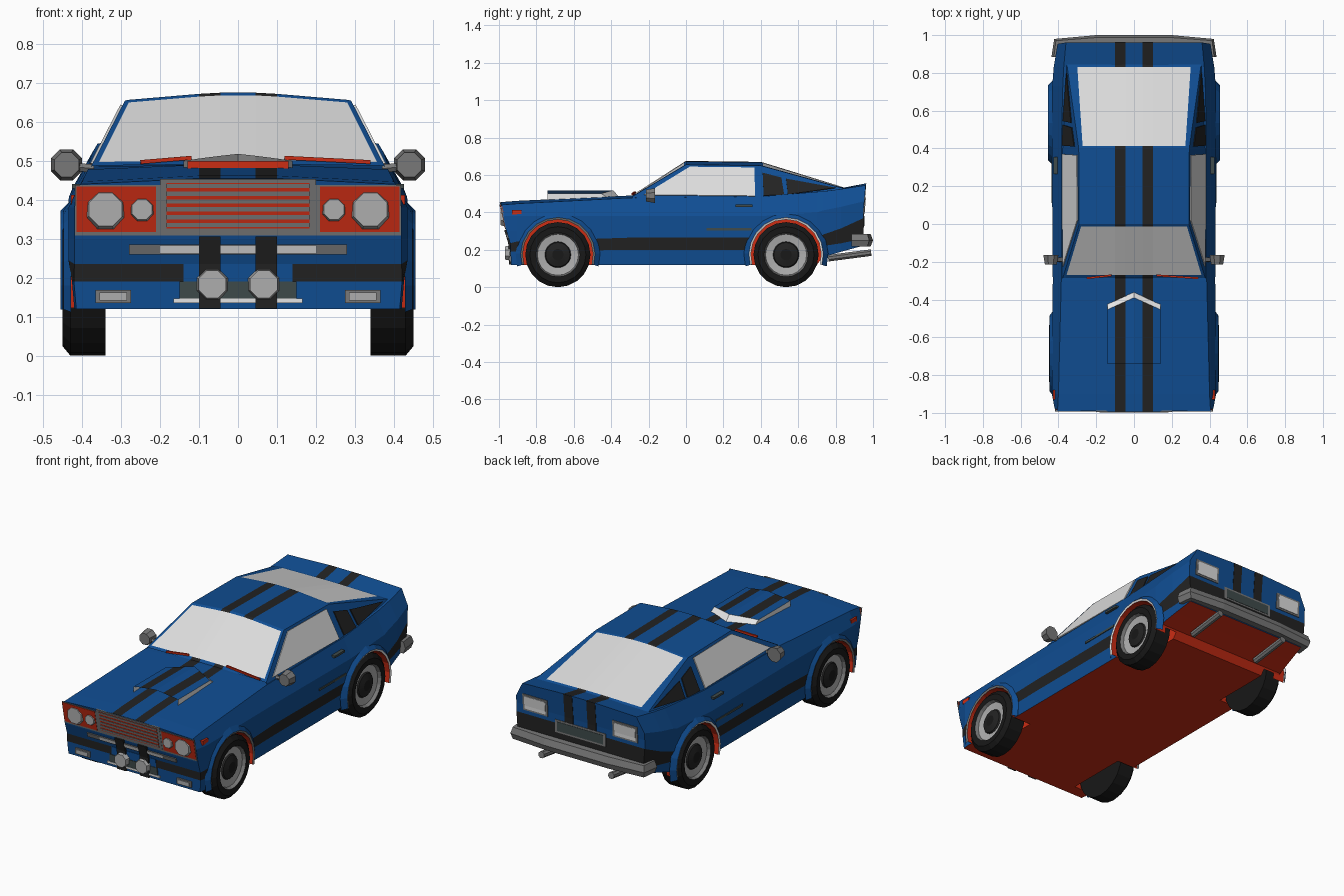
import bpy, bmesh, math
from mathutils import Vector, Matrix

if "Cube" in bpy.data.objects:
    bpy.data.objects.remove(bpy.data.objects["Cube"])

COLOURS = {
    "body blue": (0.005, 0.075, 0.29), "stripe black": (0.016, 0.016, 0.016),
    "red": (0.60, 0.026, 0.007), "glass": (0.72, 0.72, 0.72),
    "chrome grey": (0.19, 0.19, 0.19), "lens grey": (0.42, 0.42, 0.42),
    "tyre black": (0.009, 0.009, 0.009), "slate": (0.05, 0.07, 0.07),
    "white trim": (0.85, 0.85, 0.85)}
MATS = {}
for n, c in COLOURS.items():
    MATS[n] = bpy.data.materials.new(n)
    MATS[n].diffuse_color = (*c, 1)
BLUE, BLACK, RED, GLASS, CHROME, LENS, TYRE, SLATE, WHITE = COLOURS


def finish(name, bm, mats):
    """Turn a bmesh into an object; mats is one name or a list with one per face."""
    mats = [mats] * len(bm.faces) if isinstance(mats, str) else mats
    slots = list(dict.fromkeys(mats))
    for f, m in zip(bm.faces, mats):
        f.material_index = slots.index(m)
    bmesh.ops.recalc_face_normals(bm, faces=bm.faces)
    me = bpy.data.meshes.new(name)
    bm.to_mesh(me)
    bm.free()
    for m in slots:
        me.materials.append(MATS[m])
    ob = bpy.data.objects.new(name, me)
    bpy.context.collection.objects.link(ob)
    return ob


def loft(name, rings, matfn, closed=False, caps=None):
    """Skin a list of rings; matfn(segment, row) names the colour."""
    bm, mats = bmesh.new(), []
    vs = [[bm.verts.new(p) for p in r] for r in rings]
    n = len(rings[0])
    for k in range(len(vs) - 1):
        for j in range(n if closed else n - 1):
            i = (j + 1) % n
            bm.faces.new((vs[k][j], vs[k][i], vs[k + 1][i], vs[k + 1][j]))
            mats.append(matfn(k, j))
    for idx, m in caps or []:
        for ring in (vs[0], vs[-1]):
            bm.faces.new([ring[i] for i in idx])
            mats.append(m)
    return finish(name, bm, mats)


def box(name, c, size, mat):
    bm = bmesh.new()
    bmesh.ops.create_cube(bm, size=1, matrix=Matrix.Translation(c) @ Matrix.Diagonal((*size, 1)))
    return finish(name, bm, mat)


def rod(name, p0, p1, r0, r1, n, mat):
    p0, p1 = Vector(p0), Vector(p1)
    d = p1 - p0
    bm = bmesh.new()
    m = (Matrix.Translation((p0 + p1) / 2) @ d.to_track_quat('Z', 'Y').to_matrix().to_4x4()
         @ Matrix.Rotation(math.pi / n, 4, 'Z'))
    bmesh.ops.create_cone(bm, cap_ends=True, segments=n, radius1=r0, radius2=r1, depth=d.length, matrix=m)
    return finish(name, bm, mat)


def plate(name, pts, out, mat):
    """Thin panel: polygon extruded by the vector out."""
    bm = bmesh.new()
    f = bm.faces.new([bm.verts.new(p) for p in pts])
    ext = bmesh.ops.extrude_face_region(bm, geom=[f])["geom"]
    bmesh.ops.translate(bm, vec=out, verts=[v for v in ext if isinstance(v, bmesh.types.BMVert)])
    return finish(name, bm, mat)


def spin(name, s, yc, zc, prof, mats, a0, a1, n):
    """Sweep an (x, radius) profile around an axle; s is the car side."""
    rings = []
    for i in range(n + 1):
        a = math.radians(a0 + (a1 - a0) * i / n)
        rings.append([(s * x, yc + r * math.cos(a), zc + r * math.sin(a)) for x, r in prof])
    return loft(name, rings, lambda k, j: mats[j])


# Body shell: y, six side heights, deck height, then widths at sill, side, shoulder
ST = [(-.95, .12, .19, .235, .30, .38, .44, .455, .415, .42, .405),
      (-.90, .12, .19, .245, .30, .38, .447, .462, .42, .435, .40),
      (-.30, .12, .20, .265, .30, .38, .478, .49, .42, .43, .385),
      (.40, .12, .20, .265, .30, .38, .485, .49, .42, .435, .385),
      (.70, .12, .205, .27, .31, .40, .51, .515, .42, .435, .378),
      (.73, .16, .22, .28, .32, .41, .512, .52, .418, .433, .377),
      (.83, .19, .235, .315, .36, .43, .525, .53, .405, .425, .372),
      (.95, .22, .26, .37, .42, .46, .545, .555, .39, .405, .36)]
FRONT = [(.12, -.935), (.235, -.94), (.30, -.96), (.455, -.992)]
REAR = [(.22, .94), (.26, .95), (.42, .95), (.555, .962)]


def at(prof, z):
    for (z0, y0), (z1, y1) in zip(prof, prof[1:]):
        if z <= z1:
            return y0 + (y1 - y0) * (z - z0) / (z1 - z0)
    return prof[-1][1]


rings = []
for k, (y, zb, z1, z2, z3, zc, zt, zd, wb, w, wt) in enumerate(ST):
    half = [(0, zb), (wb, zb), (wb + .006, z1), (w, z2), (w, z3), (w, zc), (wt, zt),
            (.10, zd), (.045, zd), (0, zd)]
    prof = FRONT if k == 0 else REAR if k == len(ST) - 1 else [(0, y), (1, y)]
    full = half + [(-x, z) for x, z in half[-2:0:-1]]
    rings.append([(x, at(prof, z), z) for x, z in full])
ROWS = [RED, BLUE, BLACK, BLUE, BLUE, BLUE, BLUE, BLACK, BLUE]
caps = [((17, 0, 1, 2, 16), BLUE), ((2, 3, 15, 16), BLACK), ((3, 4, 14, 15), BLUE),
        ((4, 5, 13, 14), BLUE), ((5, 6, 12, 13), BLUE), ((6, 7, 8, 9, 10, 11, 12), BLUE)]
body = loft("body_shell", rings, lambda k, j: ROWS[j if j < 9 else 17 - j], True, caps)

# Wheel arches cut out of the body, with red wells
for s in (1, -1):
    for yc in (-.685, .535):
        cut = rod("arch_cutter", (s * .31, yc, .174), (s * .6, yc, .174), .19, .19, 24, RED)
        cut.hide_render = True
        mod = body.modifiers.new("arch", 'BOOLEAN')
        mod.operation, mod.solver, mod.object = 'DIFFERENCE', 'EXACT', cut
        mod.material_mode = 'TRANSFER'
        bpy.context.view_layer.objects.active = body
        bpy.ops.object.modifier_apply(modifier=mod.name)
        bpy.data.objects.remove(cut)


# Cabin: roof, pillars, windscreen and rear window in one skin
def side_x(z):
    return .38 - .514 * (z - .48)


rings = []
for y, z, inner, crown in [(-.285, .486, .36, .006), (-.27, .495, .357, .008), (-.012, .648, .28, .02),
                           (0, .655, .277, .02), (.40, .65, .272, .02), (.412, .647, .272, .02),
                           (.83, .532, .30, .006), (.845, .527, .30, .005)]:
    half = [(side_x(.47), .47), (side_x(z), z), (inner, z + .002),
            (.10, z + crown * .85), (.045, z + crown), (0, z + crown)]
    rings.append([(x, y, h) for x, h in half + [(-x, h) for x, h in half[-2::-1]]])


def cabin_mat(k, j):
    row = j if j < 5 else 9 - j
    if k in (1, 5) and row >= 2:
        return GLASS
    return BLACK if row == 3 else BLUE


loft("cabin", rings, cabin_mat)

# Hood scoop: open at the front, sloped white tail
rings = []
for k in range(3):
    ring = []
    for x, z in [(.14, .46), (.14, .50), (.10, .506), (.045, .513), (0, .518)]:
        rear = -.39 - x * .45
        ring.append((x, (-.74, rear, rear + .04)[k], z if k < 2 else min(z, .475)))
    rings.append(ring + [(-x, y, z) for x, y, z in ring[-2::-1]])
loft("hood_scoop", rings,
     lambda k, j: WHITE if k == 1 or j in (0, 7) else BLACK if j in (2, 5) else BLUE)
box("scoop_inside", (0, -.47, .485), (.26, .006, .03), RED)


def fascia(name, prof, x0, x1, z0, z1, mat, t):
    """Thin panel following the front or rear face."""
    zs = [z0] + [z for z, _ in prof if z0 < z < z1] + [z1]
    dy = -t if prof is FRONT else t
    rings = [[(x0, at(prof, z) - dy, z), (x1, at(prof, z) - dy, z),
              (x1, at(prof, z) + dy, z), (x0, at(prof, z) + dy, z)] for z in zs]
    return loft(name, rings, lambda k, j: mat, True, [((0, 1, 2, 3), mat)])


# Nose: surround, grille with bars, bumper and lower panel
fascia("nose_surround", FRONT, -.418, .418, .308, .438, CHROME, .003)
fascia("grille_frame", FRONT, -.2, .2, .31, .453, CHROME, .0045)
fascia("grille_back", FRONT, -.183, .183, .326, .443, RED, .006)
for i in range(6):
    fascia("grille_bar", FRONT, -.183, .183, .33 + i * .02, .341 + i * .02, CHROME, .0085)
fascia("front_bumper", FRONT, -.28, .28, .26, .285, CHROME, .008)
fascia("bumper_centre", FRONT, -.2, .2, .264, .282, GLASS, .0095)
fascia("chin_panel", FRONT, -.14, .14, .19, .236, BLUE, .002)
fascia("chin_recess", FRONT, -.15, .15, .146, .19, SLATE, .005)
fascia("chin_trim", FRONT, -.165, .165, .135, .147, WHITE, .007)

# Tail: number recess and wraparound bumper
fascia("plate_frame", REAR, -.16, .16, .318, .39, CHROME, .003)
fascia("plate_recess", REAR, -.145, .145, .328, .38, SLATE, .005)
rings = []
for x, y, dx, dy in [(.412, .885, 1, 0), (.405, .962, .7, .7), (.2, .975, 0, 1),
                     (-.2, .975, 0, 1), (-.405, .962, -.7, .7), (-.412, .885, -1, 0)]:
    rings.append([(x + dx * o, y + dy * o, z) for o, z in
                  [(-.03, .222), (-.03, .285), (.012, .285), (.025, .25), (.012, .218)]])
loft("rear_bumper", rings, lambda k, j: CHROME, True, [((0, 1, 2, 3, 4), CHROME)])

WHEEL = [(.34, 0), (.34, .174), (.43, .174), (.45, .15), (.448, .118), (.43, .11),
         (.424, .07), (.432, .065), (.442, .03), (.442, 0)]
WHEEL_MATS = [TYRE, TYRE, TYRE, TYRE, CHROME, LENS, BLACK, BLACK, TYRE]

for s in (1, -1):
    def side_plate(name, pts, mat):
        plate(name, [(s * side_x(z), y, z) for y, z in pts], (s * .005, 0, .0026), mat)

    # Lamps and fascia details
    a, b = sorted((s * .21, s * .414))
    fascia("lamp_panel", FRONT, a, b, .318, .434, RED, .005)
    rod("headlight", (s * .34, -.965, .375), (s * .34, -.992, .375), .056, .046, 8, LENS)
    rod("inner_headlight", (s * .246, -.965, .375), (s * .246, -.99, .375), .035, .028, 8, LENS)
    rod("fog_lamp", (s * .066, -.93, .183), (s * .066, -.968, .183), .045, .038, 8, LENS)
    box("front_signal_frame", (s * .32, -.937, .152), (.092, .014, .034), CHROME)
    box("front_signal", (s * .32, -.942, .152), (.07, .012, .02), LENS)
    a, b = sorted((s * .045, s * .10))
    fascia("front_stripe", FRONT, a, b, .121, .306, BLACK, .0105)
    fascia("rear_stripe", REAR, a, b, .37, .554, BLACK, .002)
    a, b = sorted((s * .205, s * .362))
    fascia("tail_lamp_frame", REAR, a, b, .392, .485, CHROME, .004)
    a, b = sorted((s * .218, s * .35))
    fascia("tail_lamp", REAR, a, b, .402, .475, GLASS, .007)
    # Windows and quarter louvres
    side_plate("side_window", [(-.225, .492), (.02, .642), (.365, .638), (.37, .486)], GLASS)
    side_plate("front_louvre", [(.41, .61), (.51, .584), (.525, .492), (.415, .488)], BLACK)
    side_plate("rear_louvre", [(.535, .578), (.80, .53), (.545, .494)], BLACK)
    # Side fittings
    rod("mirror", (s * .44, -.165, .49), (s * .44, -.215, .49), .043, .034, 8, CHROME)
    rod("mirror_stalk", (s * .37, -.19, .48), (s * .42, -.19, .485), .012, .012, 6, CHROME)
    box("door_handle", (s * .415, .31, .435), (.022, .09, .012), SLATE)
    box("side_trim", (s * .432, .23, .31), (.012, .24, .012), SLATE)
    box("side_marker", (s * .419, -.905, .40), (.02, .05, .024), RED)
    rod("exhaust", (s * .22, .76, .155), (s * .22, .99, .185), .019, .019, 8, CHROME)
    # Wheels and arch flares
    for part, yc, wide in (("front", -.685, .448), ("rear", .535, .455)):
        spin(part + "_wheel", s, yc, .174, WHEEL, WHEEL_MATS, -90, 270, 20)
        spin(part + "_arch_flare", s, yc, .174,
             [(.38, .188), (wide - .004, .188), (wide, .199), (.428, .226)],
             [RED, WHITE if part == "rear" else CHROME, BLUE], -16, 196, 12)

# Wipers
rod("right_wiper", (.12, -.272, .508), (.34, -.287, .497), .007, .007, 4, RED)
rod("left_wiper", (-.25, -.287, .497), (-.12, -.272, .508), .007, .007, 4, RED)

for m in bpy.data.materials:
    if m.users and not m.is_grease_pencil:
        m.use_nodes = True
        m.node_tree.nodes["Principled BSDF"].inputs["Base Color"].default_value = m.diffuse_color
